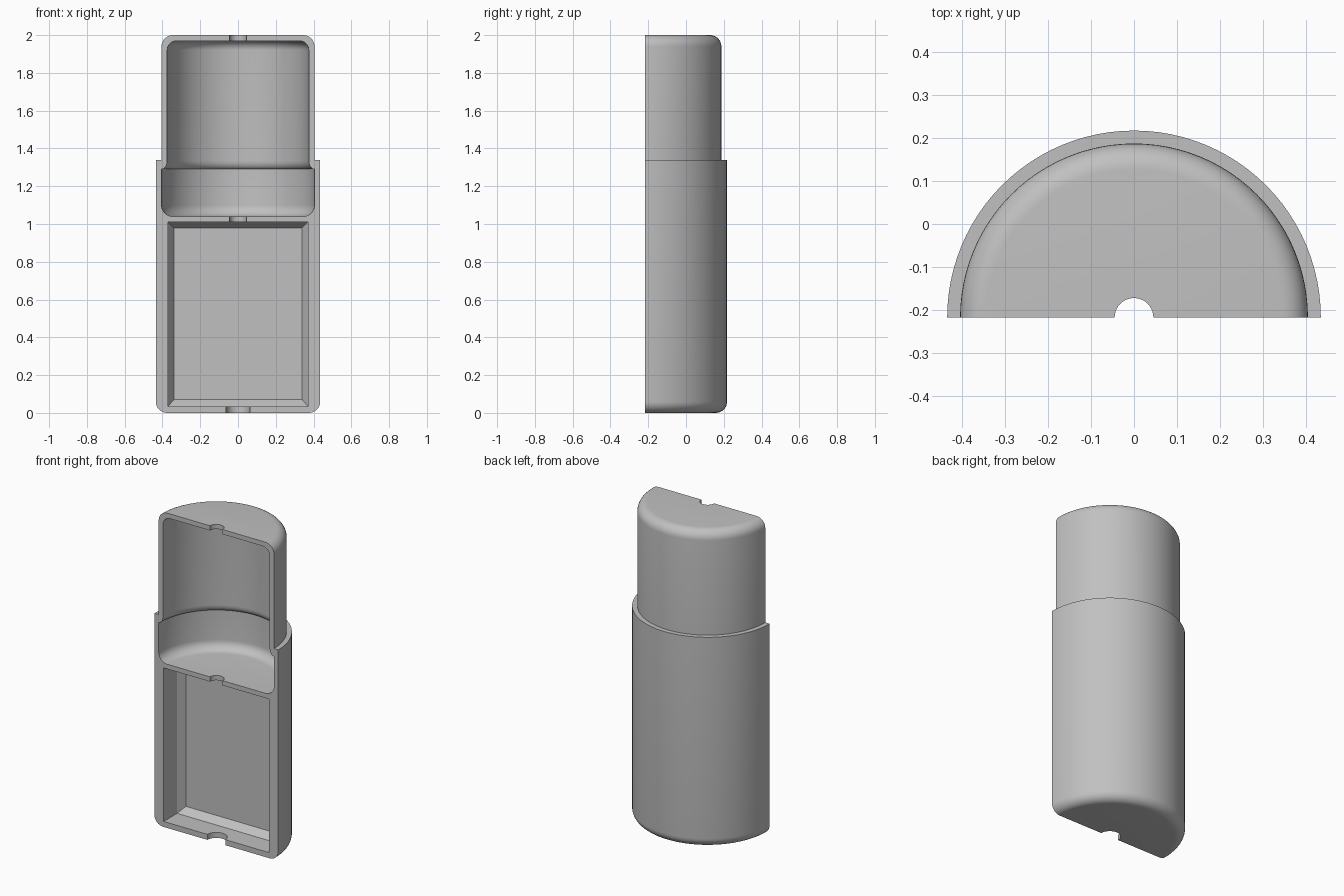
import bpy
import bmesh
from math import sin, cos, pi, radians

cube = bpy.data.objects.get("Cube")
if cube:
    bpy.data.objects.remove(cube, do_unlink=True)

FLAT_Y = -0.2175     # plane of the cut face, also holds the axis
SEGMENTS = 96

grey = bpy.data.materials.new("plain_grey")
grey.use_nodes = True
colour = (0.53, 0.53, 0.53, 1)
grey.diffuse_color = colour
grey.node_tree.nodes["Principled BSDF"].inputs["Base Color"].default_value = colour


def loft(name, rings):
    """Closed solid through a stack of rings with equal point counts."""
    bm = bmesh.new()
    loops = [[bm.verts.new(p) for p in ring] for ring in rings]
    n = len(loops[0])
    for a, b in zip(loops, loops[1:]):
        for i in range(n):
            j = (i + 1) % n
            bm.faces.new((a[i], a[j], b[j], b[i]))
    bm.faces.new(loops[0])
    bm.faces.new(loops[-1])
    bmesh.ops.recalc_face_normals(bm, faces=bm.faces)
    mesh = bpy.data.meshes.new(name)
    bm.to_mesh(mesh)
    bm.free()
    mesh.materials.append(grey)
    obj = bpy.data.objects.new(name, mesh)
    bpy.context.collection.objects.link(obj)
    return obj


def revolve(name, profile):
    """Turn (radius, height) points around the upright axis."""
    angles = [2 * pi * i / SEGMENTS for i in range(SEGMENTS)]
    return loft(name, [[(r * cos(a), FLAT_Y + r * sin(a), z) for a in angles]
                       for r, z in profile])


def arc(r, z, rx, rz, start, end, steps=8):
    angles = [radians(start + (end - start) * i / steps) for i in range(steps + 1)]
    return [(r + rx * cos(a), z + rz * sin(a)) for a in angles]


def rectangle(y, x, low, high):
    return [(-x, y, low), (x, y, low), (x, y, high), (-x, y, high)]


# Stepped outer shell with rounded ends
shell = revolve("half_shell",
                arc(0.375, 0.06, 0.06, 0.06, -90, 0)
                + [(0.435, 1.34), (0.405, 1.34)]
                + arc(0.345, 1.94, 0.06, 0.06, 0, 90))

# Round upper chamber with a flared neck
chamber = revolve("chamber_cutter",
                  arc(0.345, 1.10, 0.06, 0.06, -90, 0)
                  + arc(0.405, 1.335, 0.03, 0.045, 270, 180)
                  + arc(0.325, 1.92, 0.05, 0.05, 0, 90))

# Rectangular lower pocket with a chamfered back
pocket = loft("pocket_cutter", [
    rectangle(FLAT_Y - 0.5, 0.37, 0.035, 1.01),
    rectangle(FLAT_Y + 0.134, 0.37, 0.035, 1.01),
    rectangle(FLAT_Y + 0.18, 0.34, 0.07, 0.98)])

# Holes along the axis, then the front half taken away
upper_hole = revolve("upper_hole_cutter", [(0.045, 0.9), (0.045, 2.1)])
lower_hole = revolve("lower_hole_cutter", [(0.063, -0.1), (0.063, 0.2)])
front_half = loft("front_half_cutter", [
    rectangle(FLAT_Y - 1, 1, -1, 3), rectangle(FLAT_Y, 1, -1, 3)])

cutters = [chamber, pocket, upper_hole, lower_hole, front_half]
for cutter in cutters:
    cutter.hide_render = True
    mod = shell.modifiers.new(cutter.name, "BOOLEAN")
    mod.operation = "DIFFERENCE"
    mod.solver = "EXACT"
    mod.object = cutter

# Bake the cuts and drop the cutters
graph = bpy.context.evaluated_depsgraph_get()
mesh = bpy.data.meshes.new_from_object(shell.evaluated_get(graph))
shell.modifiers.clear()
shell.data = mesh
for cutter in cutters:
    bpy.data.objects.remove(cutter, do_unlink=True)

# Smooth curves, crisp edges
for obj in bpy.context.selected_objects:
    obj.select_set(False)
shell.select_set(True)
bpy.context.view_layer.objects.active = shell
bpy.ops.object.shade_smooth_by_angle(angle=radians(30))
